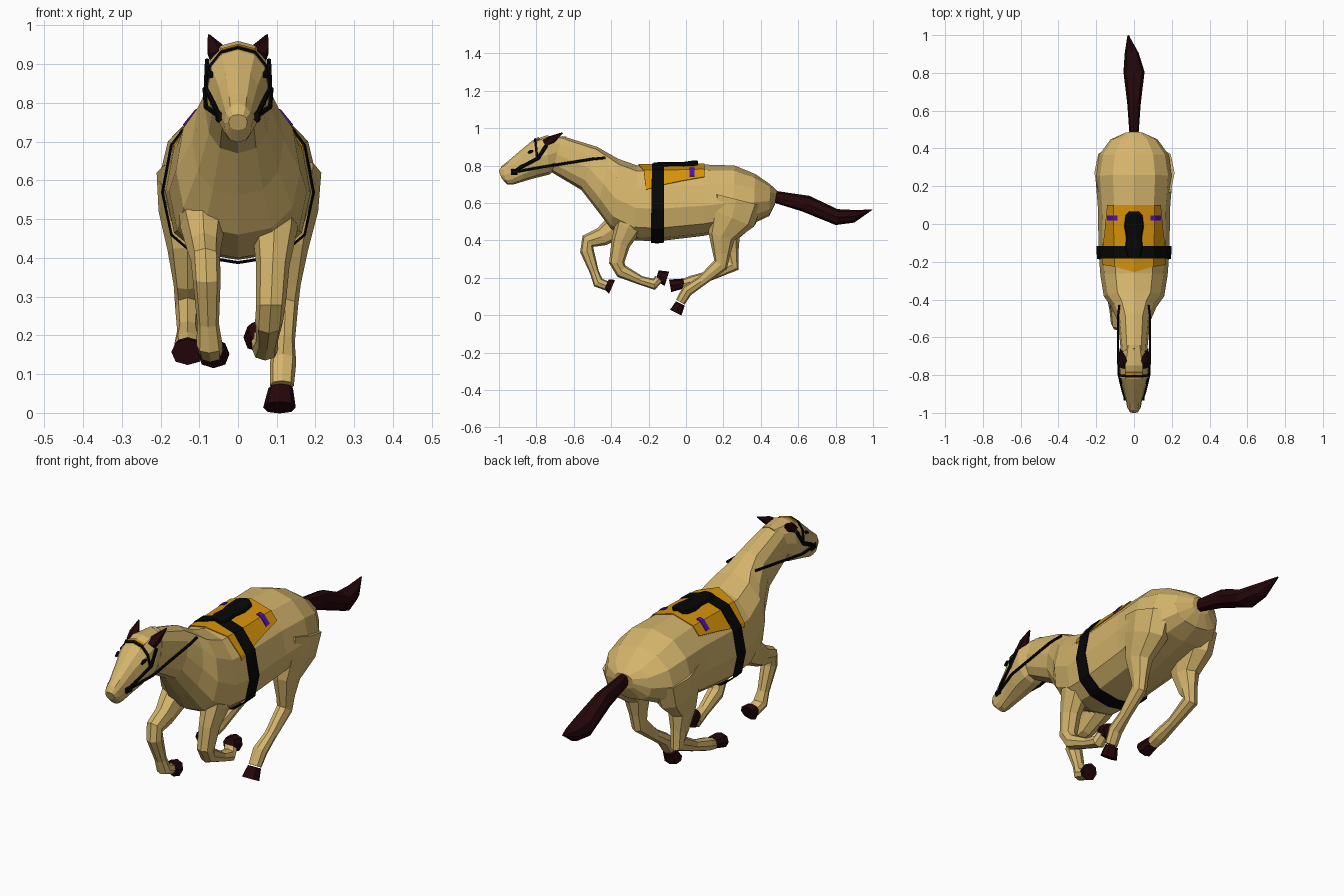
import bpy, bmesh, math
from mathutils import Vector

if bpy.data.objects.get("Cube"):
    bpy.data.objects.remove(bpy.data.objects["Cube"])


def material(name, rgb):
    m = bpy.data.materials.new(name)
    m.use_nodes = True
    m.diffuse_color = (*rgb, 1)
    m.node_tree.nodes["Principled BSDF"].inputs["Base Color"].default_value = (*rgb, 1)
    return m


COAT = material("tan coat", (0.66, 0.46, 0.15))
DARK = material("dark brown", (0.018, 0.002, 0.003))
CLOTH = material("orange cloth", (0.68, 0.29, 0.003))
LEATHER = material("black leather", (0.002, 0.002, 0.002))
PURPLE = material("purple trim", (0.08, 0.004, 0.48))


def add_object(name, bm, mat):
    bmesh.ops.recalc_face_normals(bm, faces=bm.faces)
    me = bpy.data.meshes.new(name)
    bm.to_mesh(me)
    bm.free()
    me.materials.append(mat)
    ob = bpy.data.objects.new(name, me)
    bpy.context.collection.objects.link(ob)
    return ob


def spow(v):
    return math.copysign(abs(v) ** 0.87, v)


# A section is (top y, top z, bottom y, bottom z, half width, optional centre x)
def section_point(s, deg, grow=0.0):
    x = s[5] if len(s) > 5 else 0
    top, bot = Vector((x, s[0], s[1])), Vector((x, s[2], s[3]))
    mid, half = (top + bot) / 2, (top - bot) / 2
    half += half.normalized() * grow
    a = math.radians(deg)
    sag = max(0, s[4] - 0.09) * 1.5 * math.sin(a) ** 2  # wide sections are pear-shaped
    return mid + half * (spow(math.cos(a)) - sag) + Vector(((s[4] + grow) * spow(math.sin(a)), 0, 0))


def loft(name, sections, mat, sides=12):
    bm = bmesh.new()
    rings = [[bm.verts.new(section_point(s, 360 * i / sides)) for i in range(sides)] for s in sections]
    for a, b in zip(rings, rings[1:]):
        for i in range(sides):
            j = (i + 1) % sides
            bm.faces.new((a[i], a[j], b[j], b[i]))
    bm.faces.new(rings[0])
    bm.faces.new(rings[-1])
    return add_object(name, bm, mat)


def limb(name, path, sizes, mat, sides=8):
    """Tube along (x, y, z) points with (half width, half depth) sizes."""
    secs = []
    for i, ((x, y, z), (w, d)) in enumerate(zip(path, sizes)):
        p, q = path[max(i - 1, 0)], path[min(i + 1, len(path) - 1)]
        t = Vector((q[1] - p[1], q[2] - p[2])).normalized() * d
        secs.append((y - t.y, z + t.x, y + t.y, z - t.x, w, x))
    return loft(name, secs, mat, sides)


def on_skin(sections, y, deg, grow):
    """Point on a lofted skin at a given top-line y and angle."""
    for a, b in zip(sections, sections[1:]):
        if b[0] <= y <= a[0]:
            t = (a[0] - y) / (a[0] - b[0])
            lo = math.floor(deg / 30) * 30
            s = [p + (q - p) * t for p, q in zip(a, b)]
            return section_point(s, lo, grow).lerp(section_point(s, lo + 30, grow), (deg - lo) / 30)


def patch(name, sections, ys, angles, mat, grow, flare=0, lean=0):
    """Thin plate that follows a skin; flare widens its far end, lean slants that edge."""
    bm = bmesh.new()
    grid = []
    for k, y in enumerate(ys):
        t = k / (len(ys) - 1)
        grid.append([bm.verts.new(on_skin(sections, y + lean * t ** 3 * abs(a / angles[-1]),
                                          a * (1 + flare * t) if abs(a) > 30 else a, grow)) for a in angles])
    for a, b in zip(grid, grid[1:]):
        for i in range(len(a) - 1):
            bm.faces.new((a[i], a[i + 1], b[i + 1], b[i]))
    ob = add_object(name, bm, mat)
    mod = ob.modifiers.new("thickness", "SOLIDIFY")
    mod.thickness, mod.offset = 0.004, 0


# Torso and neck, from rump to poll
body = [
    (.487, .665, .475, .59, .05), (.45, .70, .445, .53, .125), (.37, .755, .36, .49, .185),
    (.26, .80, .25, .46, .205), (.1, .805, .1, .425, .192), (-.15, .80, -.15, .395, .187),
    (-.26, .80, -.28, .40, .178), (-.36, .835, -.40, .46, .16), (-.405, .86, -.475, .56, .118),
    (-.475, .90, -.56, .67, .085), (-.66, .957, -.72, .765, .068)]
loft("body", body, COAT)

# Head, from poll to muzzle
head = [
    (-.64, .955, -.66, .81, .055), (-.75, .96, -.73, .752, .082), (-.82, .935, -.80, .735, .078),
    (-.88, .885, -.87, .715, .058), (-.95, .825, -.925, .698, .042), (-.985, .797, -.955, .698, .036),
    (-1, .77, -.985, .73, .024)]
loft("head", head, COAT)

# Tail
loft("tail", [
    (.475, .665, .475, .60, .024), (.66, .638, .62, .555, .036), (.81, .567, .80, .482, .056),
    (.91, .562, .90, .495, .037, -.012), (1, .566, .985, .555, .006, -.03)], DARK, 8)

# Legs: shared thicknesses, one bent path each; the last two points are the hoof
FRONT = [(.06, .10), (.058, .072), (.043, .051), (.038, .041), (.036, .037),
         (.028, .024), (.034, .03), (.03, .025), (.032, .029), (.041, .04)]
HIND = [(.08, .14), (.075, .127), (.052, .072), (.036, .047), (.032, .041),
        (.027, .027), (.034, .031), (.031, .026), (.032, .026), (.042, .034)]


def leg(name, x_top, x_hoof, sizes, bends):
    path = [(x_top + (x_hoof - x_top) * i / 9, y, z) for i, (y, z) in enumerate(bends)]
    limb(name + "_leg", path[:8], sizes[:8], COAT)
    limb(name + "_hoof", path[8:], sizes[8:], DARK)


leg("front_right", -.095, -.063, FRONT, [
    (-.29, .58), (-.36, .48), (-.45, .42), (-.525, .395), (-.53, .345),
    (-.49, .23), (-.47, .175), (-.42, .155), (-.425, .165), (-.395, .152)])
leg("front_left", .10, .055, FRONT, [
    (-.27, .58), (-.31, .47), (-.35, .38), (-.37, .28), (-.345, .235),
    (-.24, .185), (-.17, .165), (-.145, .195), (-.155, .212), (-.102, .195)])
leg("hind_left", .135, .107, HIND, [
    (.27, .62), (.245, .52), (.19, .42), (.19, .33), (.185, .27),
    (.08, .18), (.005, .13), (-.03, .07), (-.03, .063), (-.055, .014)])
leg("hind_right", -.13, -.13, HIND, [
    (.27, .62), (.25, .52), (.215, .42), (.235, .33), (.25, .27),
    (.13, .212), (.03, .18), (-.02, .165), (-.01, .17), (-.085, .157)])

# Saddle cloth, girth and saddle
patch("saddle_cloth", body, [.1, -.03, -.15, -.255], (-45, -41.5, -30, 0, 30, 41.5, 45),
      CLOTH, 0.005, 0.44, 0.045)
patch("girth", body, [-.117, -.15, -.182], [30 * i for i in range(13)], LEATHER, 0.009)
loft("saddle", [(y, z, y, .788, w) for y, z, w in (
    (.065, .825, .025), (.045, .828, .045), (-.01, .82, .052),
    (-.07, .818, .042), (-.13, .82, .046), (-.175, .815, .032))], LEATHER)

# Browband and its orange trim
patch("browband", head, [-.80, -.812], [30 * i for i in range(-3, 4)], LEATHER, 0.003)
patch("browband_trim", head, [-.785, -.797], (-30, 0, 30), CLOTH, 0.003)

# Paired details
for side, sx in (("left", 1), ("right", -1)):
    def strap(name, points, size, mat=LEATHER):
        limb(side + name, [(sx * x, y, z) for x, y, z in points], size, mat, 6)

    patch(side + "_cloth_stripe", body, [.045, .018], [sx * a for a in (24, 30, 44)], PURPLE, 0.009)
    strap("_cheek_strap", ((.08, -.745, .91), (.083, -.79, .84), (.06, -.885, .79), (.048, -.92, .765)),
          [(.006, .01)] * 4)
    strap("_rein", ((.048, -.92, .765), (.083, -.78, .79), (.086, -.50, .835), (.078, -.43, .842)),
          [(.006, .007)] * 4)
    strap("_bit_ring", ((.048, -.935, .765), (.052, -.90, .765)), [(.007, .016)] * 2)
    strap("_ear", ((.05, -.755, .915), (.058, -.72, .938), (.075, -.66, .975)),
          [(.024, .024), (.024, .022), (.003, .003)], DARK)
    strap("_eye", ((.070, -.845, .868), (.071, -.83, .875), (.074, -.818, .88)),
          [(.006, .005), (.008, .009), (.006, .005)])
